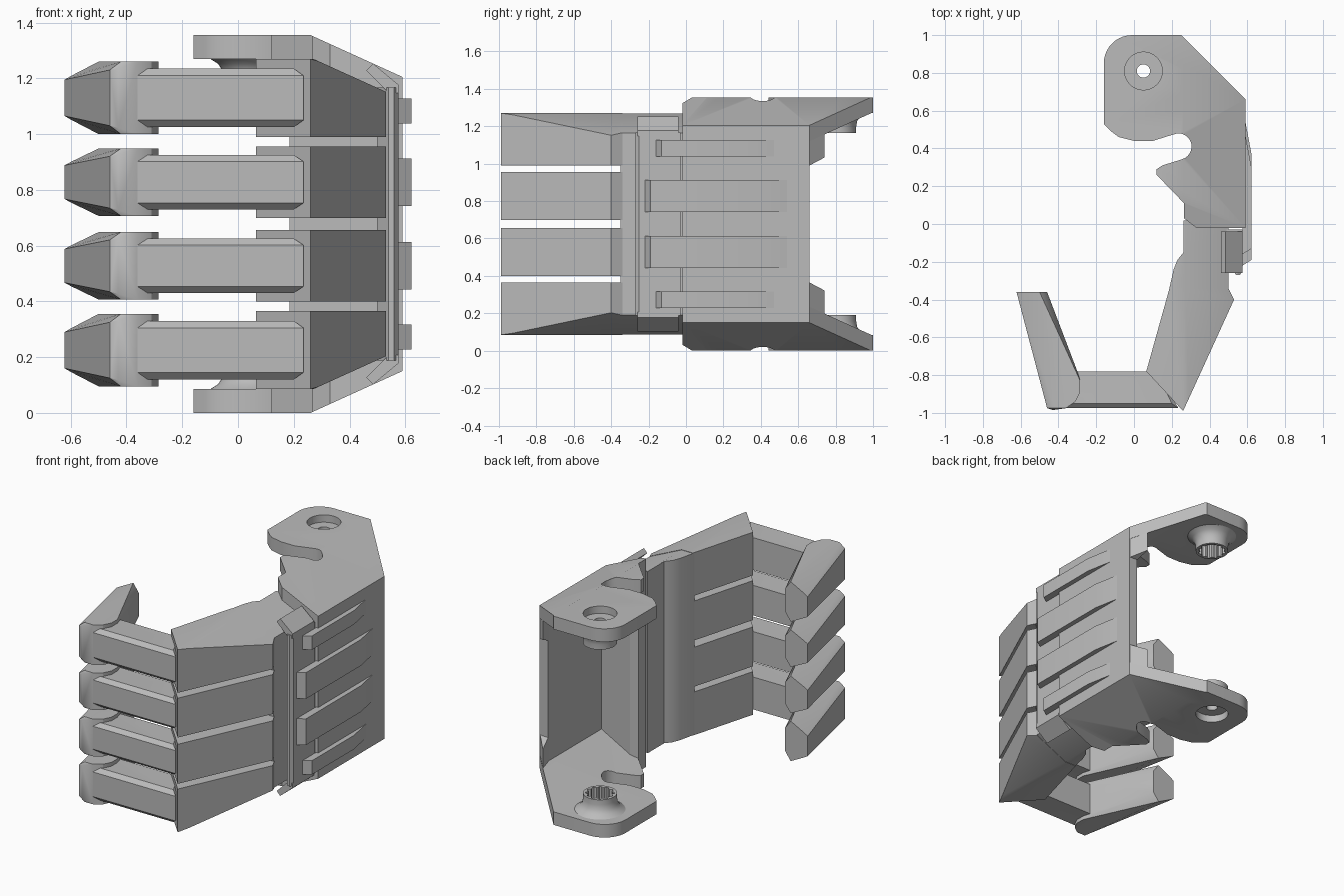
import bpy, bmesh, math
from mathutils import Vector
from mathutils.geometry import tessellate_polygon

cube = bpy.data.objects.get("Cube")
if cube:
    bpy.data.objects.remove(cube, do_unlink=True)

MID = 0.6775          # height of the symmetry plane; parts are built around it
SLOPE = 0.4545        # fall of the sloping sides towards the back of the hand

grey = bpy.data.materials.new("plain grey")
grey.use_nodes = True
grey.diffuse_color = (0.5, 0.5, 0.5, 1)
grey.node_tree.nodes["Principled BSDF"].inputs["Base Color"].default_value = (0.5, 0.5, 0.5, 1)


def finish(name, bm, mirror=False):
    bmesh.ops.recalc_face_normals(bm, faces=bm.faces)
    mesh = bpy.data.meshes.new(name)
    bm.to_mesh(mesh)
    bm.free()
    mesh.materials.append(grey)
    mesh.shade_smooth()
    mesh.set_sharp_from_angle(angle=math.radians(28))
    ob = bpy.data.objects.new(name, mesh)
    ob.location.z = MID
    bpy.context.collection.objects.link(ob)
    if mirror:
        mod = ob.modifiers.new("other side", 'MIRROR')
        mod.use_axis = (False, False, True)
        mod.use_mirror_merge = False
    return ob


def arc(cx, cy, r, start, end, n):
    angles = [math.radians(start + (end - start) * i / n) for i in range(n + 1)]
    return [(cx + r * math.cos(a), cy + r * math.sin(a)) for a in angles]


def prism(name, outline, z0, z1, hole=None, bend=None, mirror=False):
    """Upright extrusion of an outline, optionally sloped inwards beyond x = bend."""
    bm = bmesh.new()
    loops = [outline] + ([hole] if hole else [])
    tris = tessellate_polygon([[Vector((x, y, 0)) for x, y in l] for l in loops])
    low = [[bm.verts.new((x, y, z0)) for x, y in l] for l in loops]
    high = [[bm.verts.new((x, y, z1)) for x, y in l] for l in loops]
    for layer in (low, high):
        flat = [v for l in layer for v in l]
        for t in tris:
            bm.faces.new([flat[i] for i in t])
    for a, b in zip(low, high):
        for i in range(len(a)):
            j = (i + 1) % len(a)
            bm.faces.new((a[i], a[j], b[j], b[i]))
    if bend is not None:
        bmesh.ops.bisect_plane(bm, geom=bm.verts[:] + bm.edges[:] + bm.faces[:],
                               plane_co=(bend, 0, 0), plane_no=(1, 0, 0))
        for v in bm.verts:
            v.co.z -= math.copysign(SLOPE * max(0, v.co.x - bend), v.co.z)
    return finish(name, bm, mirror)


def hull(name, points, mirror=False):
    bm = bmesh.new()
    for p in points:
        bm.verts.new(p)
    out = bmesh.ops.convex_hull(bm, input=bm.verts)
    loose = {g for g in out["geom_interior"] + out["geom_unused"] if isinstance(g, bmesh.types.BMVert)}
    bmesh.ops.delete(bm, geom=list(loose), context='VERTS')
    bmesh.ops.dissolve_limit(bm, angle_limit=0.01, verts=bm.verts, edges=bm.edges)
    return finish(name, bm, mirror)


def both(points, centre, scale=1):
    """Points (x, y, half height) placed above and below a centre height."""
    return [(x, y, centre + s * h * scale) for x, y, h in points for s in (1, -1)]


# Side flanges with the thumb slot and wrist hole
PIVOT = (0.05, 0.81)
flange = ([(0.25, 1.0)] + arc(-0.01, 0.85, 0.15, 90, 180, 10)
          + [(-0.16, 0.53), (-0.12, 0.49), (-0.08, 0.46), (0, 0.44), (0.1, 0.44), (0.18, 0.465)]
          + arc(0.235, 0.41, 0.07, 95, -75, 12)
          + [(0.15, 0.31), (0.12, 0.29), (0.12, 0.26), (0.265, 0.11), (0.265, 0.03),
             (0.33, -0.02), (0.59, -0.02), (0.59, 0.66)])
prism("side_flange", flange, 0.5925, MID, hole=arc(*PIVOT, 0.1, 0, 352.5, 47),
      bend=0.26, mirror=True)

# Wrist bosses: lathed ring, recess outside, splined socket inside
SPLINE = 0.08
profile = [(0.035, 0.63), (0.1, 0.63), (0.1, 0.5925), (0.15, 0.5925), (0.122, 0.575),
           (0.105, 0.55), (0.1, 0.52), (0.1, 0.4875), (SPLINE, 0.4875), (SPLINE, 0.58), (0.035, 0.58)]
bm = bmesh.new()
rings = []
for i in range(48):
    a = math.tau * i / 48
    ring = []
    for r, z in profile:
        if r == SPLINE:
            r += 0.006 if i % 4 < 2 else -0.006
        ring.append(bm.verts.new((PIVOT[0] + r * math.cos(a), PIVOT[1] + r * math.sin(a), z)))
    rings.append(ring)
for i, ring in enumerate(rings):
    after = rings[(i + 1) % len(rings)]
    for j in range(len(ring)):
        k = (j + 1) % len(ring)
        bm.faces.new((ring[j], after[j], after[k], ring[k]))
finish("wrist_boss", bm, mirror=True)

# Back of the palm with its thick front shelf
prism("palm_wall", [(0.53, 0.66), (0.53, 0.11), (0.31, 0.13), (0.265, 0.11), (0.265, 0.03),
                    (0.33, -0.02), (0.59, -0.02), (0.59, 0.66)], -0.62, 0.62, bend=0.26)

# Corner gussets at the open end of the palm
hull("palm_gusset", [(x, y, z) for x, y, low in ((0.53, 0.65, 0.31), (0.59, 0.655, 0.31), (0.51, 0.74, 0.355))
                     for z in (low, 0.49)], mirror=True)

# Raised ribs on the back of the hand
for name, z0, z1, front, back in (("inner_rib", 0.065, 0.235, -0.22, 0.54),
                                  ("outer_rib", 0.36, 0.45, -0.16, 0.47)):
    prism(name, [(0.575, front), (0.622, front + 0.03), (0.622, back - 0.17),
                 (0.59, back), (0.575, back)], z0, z1, mirror=True)

# Knuckle bar that joins the fingers
prism("knuckle_bar", [(0.185, -0.35), (0.21, -0.24), (0.23, -0.19), (0.262, -0.15), (0.262, 0.02),
                      (0.5, -0.01), (0.5, -0.35)], -0.59, 0.59, bend=0.27)

# Hooked hinge strip across the back of the knuckles
side = [(0.46, 0.55), (0.485, 0.575), (0.575, 0.5), (0.575, 0.47), (0.54, 0.47)]
hull("hinge_strip_hook", [(x, y, z) for x, z in side for y in (-0.26, -0.04)], mirror=True)
prism("hinge_strip", [(0.48, -0.03), (0.575, -0.03), (0.575, -0.25), (0.56, -0.27),
                      (0.54, -0.27), (0.49, -0.2)], -0.49, 0.49)

# Fingers: two above and two below the middle
for label, low, high, scale in (("inner", 0.022, 0.278, 0.93), ("outer", 0.3125, 0.5925, 1)):
    block = []
    for x, y in ((0.065, -0.78), (0.26, -0.99), (0.29, -0.925), (0.53, -0.4), (0.5, -0.34),
                 (0.27, -0.34), (0.188, -0.34)):
        top = high - SLOPE * max(0, x - 0.27) if label == "outer" else high
        block += [(x, y, low), (x, y, top)]
    hull(label + "_finger_base", block, mirror=True)

    centre = 0.4525 if label == "outer" else 0.15
    hull(label + "_finger_middle", both(
        [(-0.42, -0.975, 0.08), (-0.37, -0.95, 0.105), (-0.37, -0.78, 0.105),
         (0.12, -0.78, 0.105), (0.2, -0.95, 0.105), (0.235, -0.975, 0.08)], centre, scale), mirror=True)

    hull(label + "_finger_tip", both(
        [(-0.622, -0.36, 0.065), (-0.6, -0.36, 0.078), (-0.5, -0.36, 0.13), (-0.46, -0.36, 0.075),
         (-0.46, -0.975, 0.1), (-0.43, -0.985, 0.108), (-0.42, -0.975, 0.13), (-0.36, -0.975, 0.13),
         (-0.31, -0.94, 0.13), (-0.285, -0.89, 0.13), (-0.285, -0.83, 0.13), (-0.3, -0.78, 0.11)],
        centre, scale), mirror=True)
